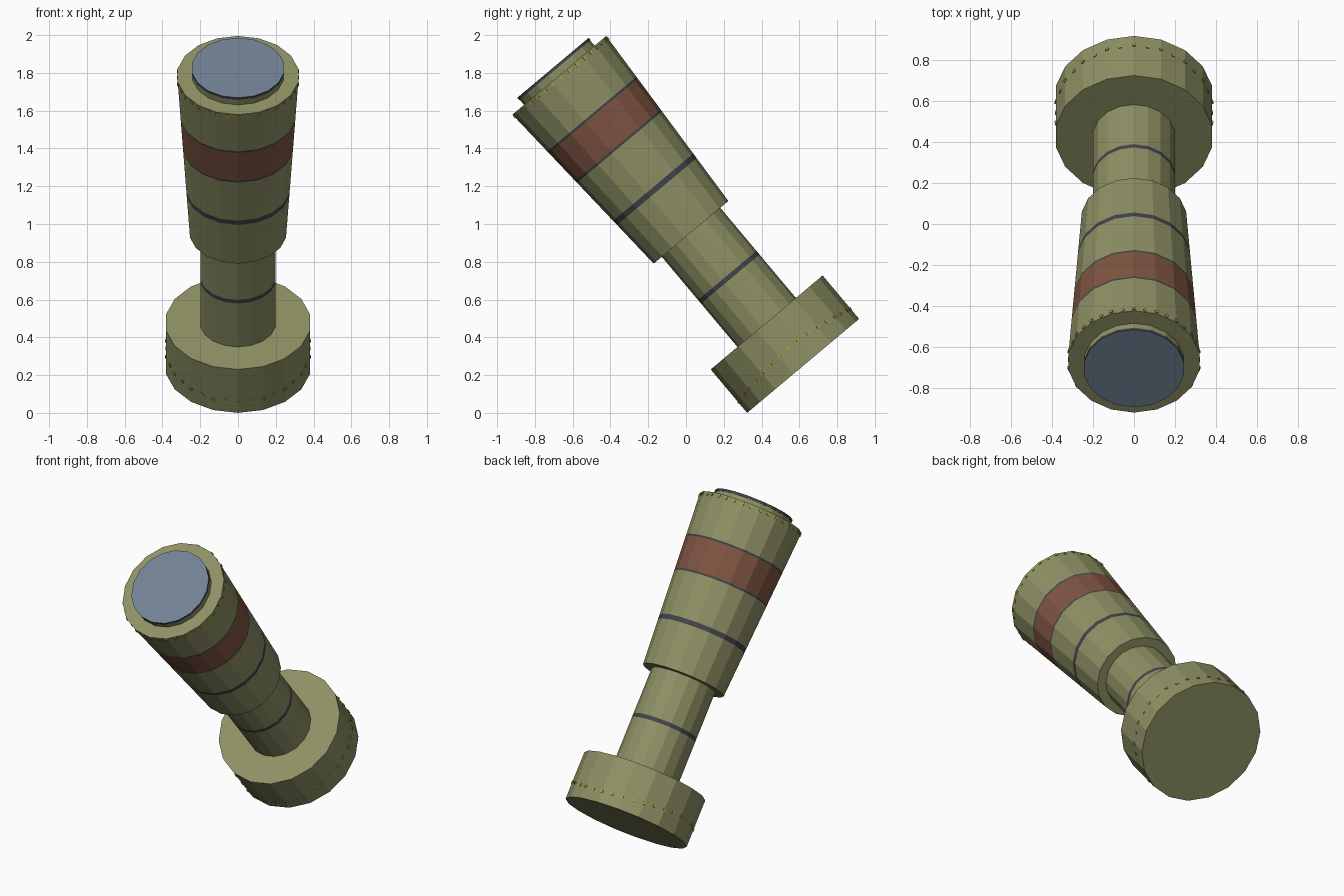
import bpy, bmesh, math
from mathutils import Matrix, Vector

if "Cube" in bpy.data.objects:
    bpy.data.objects.remove(bpy.data.objects["Cube"])

SIDES = 18
# whole model leans forward about x
LEAN = Matrix.Translation((0, 0.62, 0.249)) @ Matrix.Rotation(math.radians(40), 4, 'X')


def material(name, rgb):
    m = bpy.data.materials.new(name)
    m.diffuse_color = (*rgb, 1)
    m.use_nodes = True
    m.node_tree.nodes["Principled BSDF"].inputs["Base Color"].default_value = m.diffuse_color
    return m


olive = material("olive", (0.275, 0.285, 0.130))
rust = material("rust_red", (0.215, 0.091, 0.054))
dark = material("dark_grey", (0.055, 0.058, 0.070))
slate = material("slate_blue", (0.170, 0.223, 0.300))
yellow = material("dull_yellow", (0.40, 0.36, 0.04))
PALETTE = [olive, rust, dark, slate, yellow]


def make_object(name, bm):
    bmesh.ops.recalc_face_normals(bm, faces=bm.faces)
    me = bpy.data.meshes.new(name)
    bm.to_mesh(me)
    bm.free()
    for m in PALETTE:
        me.materials.append(m)
    ob = bpy.data.objects.new(name, me)
    bpy.context.collection.objects.link(ob)
    ob.matrix_world = LEAN
    return ob


def tapered(name, r0, z0, r1, z1, bands=(), cap=0):
    """Faceted cone section; bands = (from, to, colour index) along the axis."""
    heights = sorted({z0, z1, *[z for b in bands for z in b[:2]]})
    bm = bmesh.new()
    rings = []
    for z in heights:
        r = r0 + (r1 - r0) * (z - z0) / (z1 - z0)
        rings.append([bm.verts.new((r * math.sin(2 * math.pi * i / SIDES),
                                    r * math.cos(2 * math.pi * i / SIDES), z))
                      for i in range(SIDES)])
    for k in range(len(rings) - 1):
        mid = (heights[k] + heights[k + 1]) / 2
        colour = next((c for a, b, c in bands if a < mid < b), 0)
        for i in range(SIDES):
            j = (i + 1) % SIDES
            f = bm.faces.new((rings[k][i], rings[k][j], rings[k + 1][j], rings[k + 1][i]))
            f.material_index = colour
    bm.faces.new(rings[0])
    bm.faces.new(rings[-1]).material_index = cap
    return make_object(name, bm)


def studs(name, radius, height, count=36, size=0.016):
    """Ring of tiny studs; height is a function of the angle."""
    bm = bmesh.new()
    for i in range(count):
        a = 2 * math.pi * i / count
        r = radius if i % 2 == 0 else radius * math.cos(math.pi / SIDES)
        pos = Vector((r * math.sin(a), r * math.cos(a), height(a)))
        bmesh.ops.create_cube(bm, size=1, matrix=Matrix.Translation(pos)
                              @ Matrix.Rotation(-a, 4, 'Z')
                              @ Matrix.Diagonal((size, 0.008, size, 1)))
    for f in bm.faces:
        f.material_index = 4
    return make_object(name, bm)


# foot, neck and flared head
tapered("base_disc", 0.387, 0, 0.387, 0.30)
tapered("neck", 0.202, 0.28, 0.202, 0.94, [(0.60, 0.625, 2)])
tapered("head", 0.258, 0.923, 0.324, 2.008,
        [(1.205, 1.235, 2), (1.512, 1.524, 2), (1.524, 1.728, 1), (1.728, 1.740, 2)])

# lens on its collar
tapered("lens_collar", 0.244, 2.0, 0.244, 2.045)
tapered("lens", 0.247, 2.045, 0.247, 2.06, [(2.045, 2.06, 2)], cap=3)

# stud rows
studs("base_studs", 0.387, lambda a: 0.07 + 0.05 * math.sin(a) ** 2)
studs("head_studs", 0.323, lambda a: 1.992)
